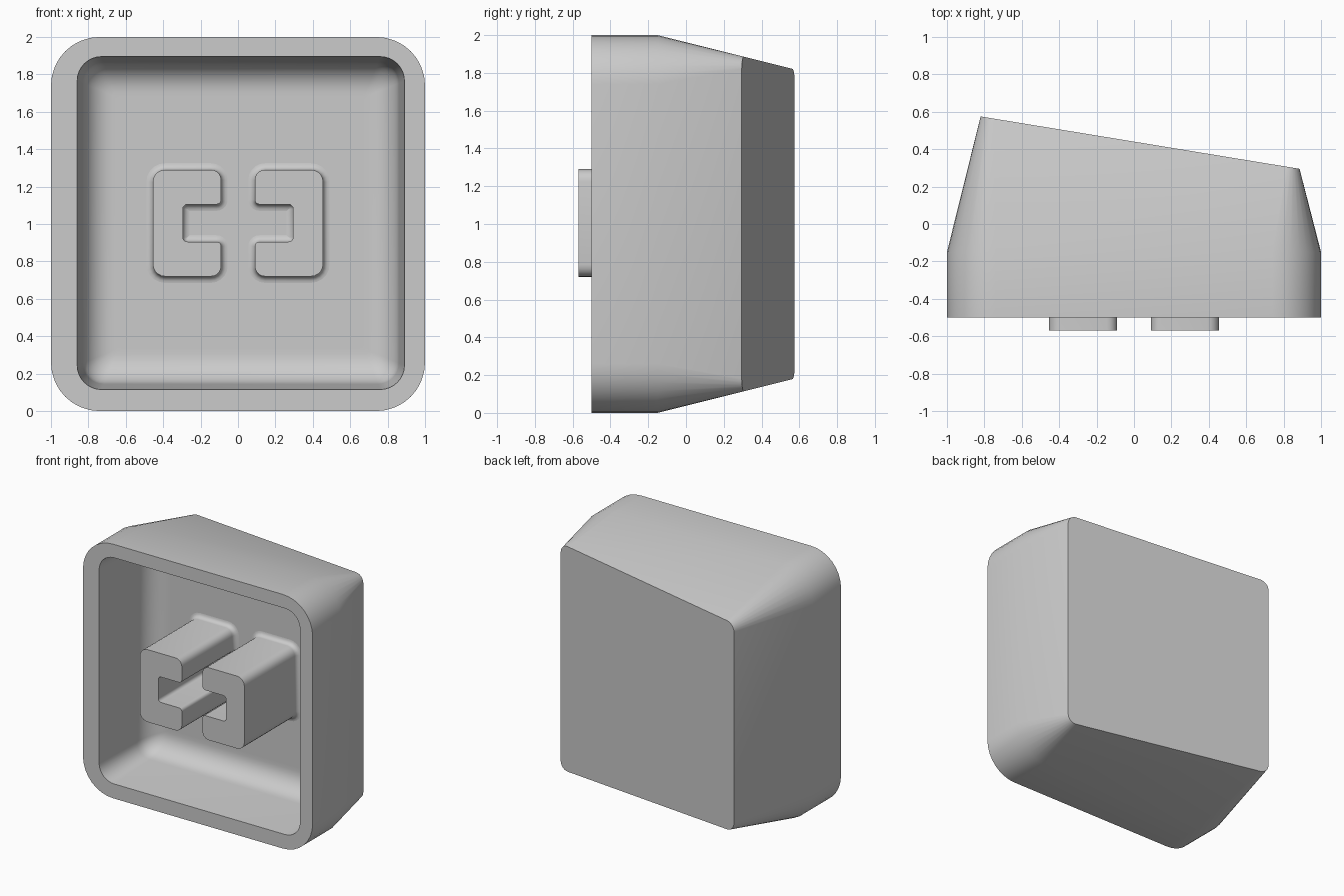
import bpy, bmesh, math
from mathutils import Vector

if "Cube" in bpy.data.objects:
    bpy.data.objects.remove(bpy.data.objects["Cube"])

grey = bpy.data.materials.new("plain grey")
grey.diffuse_color = (0.6, 0.6, 0.6, 1)
grey.use_nodes = True
grey.node_tree.nodes["Principled BSDF"].inputs["Base Color"].default_value = grey.diffuse_color

FRONT, SHOULDER, FLOOR = -0.5, -0.15, 0.09


def rounded(corners, seg=8):
    """Counter-clockwise (x, z, radius) corners -> list of (point, outward normal)."""
    out = []
    n = len(corners)
    for i, (x, z, r) in enumerate(corners):
        p = Vector((x, z))
        a = (Vector(corners[i - 1][:2]) - p).normalized()
        b = (Vector(corners[(i + 1) % n][:2]) - p).normalized()
        convex = (-a).cross(b) > 0
        centre = p + (a + b) * r
        for k in range(seg + 1):
            t = k / seg * math.pi / 2
            d = -b * math.cos(t) - a * math.sin(t)
            out.append((centre + d * r, d if convex else -d))
    return out


def rect(x0, x1, z0, z1, r):
    pts = rounded([(x0, z0, r), (x1, z0, r), (x1, z1, r), (x0, z1, r)])
    return [p for p, _ in pts]


def loft(name, loops, cap_start, cap_end):
    bm = bmesh.new()
    rings = [[bm.verts.new(p) for p in loop] for loop in loops]
    for a, b in zip(rings, rings[1:]):
        for i in range(len(a)):
            j = (i + 1) % len(a)
            bm.faces.new((a[i], a[j], b[j], b[i]))
    if cap_start:
        bm.faces.new(rings[0][::-1])
    if cap_end:
        bm.faces.new(rings[-1])
    bmesh.ops.recalc_face_normals(bm, faces=bm.faces)
    mesh = bpy.data.meshes.new(name)
    bm.to_mesh(mesh)
    bm.free()
    mesh.materials.append(grey)
    obj = bpy.data.objects.new(name, mesh)
    bpy.context.collection.objects.link(obj)
    bpy.ops.object.select_all(action='DESELECT')
    obj.select_set(True)
    bpy.context.view_layer.objects.active = obj
    bpy.ops.object.shade_smooth_by_angle(angle=math.radians(30))
    return obj


# Cap shell: slanted back, tapered sides, straight skirt, rim, then the cavity
def back_point(p):
    x = 0.0325 + 0.8525 * p.x
    y = 0.575 - (x + 0.82) * 0.1642
    half = 1 - 0.25 * (y - SHOULDER)
    return (x, y, 1 + p.y * half)


loops = [[back_point(p) for p in rect(-1, 1, -1, 1, 0.08)]]
skirt = rect(-1, 1, 0, 2, 0.26)
loops += [[(p.x, y, p.y) for p in skirt] for y in (SHOULDER, FRONT)]

FILLET, DRAFT = 0.16, 0.03
steps = [(0, FRONT), (DRAFT, FLOOR - FILLET)]
for k in range(1, 9):
    t = k / 8 * math.pi / 2
    steps.append((DRAFT + FILLET * (1 - math.cos(t)), FLOOR - FILLET * (1 - math.sin(t))))
steps.append((DRAFT + FILLET + 0.03, FLOOR))
for inset, y in steps:
    r = max(0.13 - inset * 0.6, 0.02)
    loops.append([(p.x, y, p.y) for p in
                  rect(-0.86 + inset, 0.89 - inset, 0.115 + inset, 1.895 - inset, r)])
loft("cap_shell", loops, True, True)

# Two mirrored C-shaped stem posts, flaring where they meet the cavity floor
profile = rounded([(-0.455, 0.72, 0.065), (-0.09, 0.72, 0.055), (-0.09, 0.905, 0.025),
                   (-0.295, 0.905, 0.025), (-0.295, 1.105, 0.025), (-0.09, 1.105, 0.025),
                   (-0.09, 1.29, 0.055), (-0.455, 1.29, 0.065)], 5)
FLARE = 0.035
levels = [(0, -0.57)]
for k in range(6):
    t = k / 5 * math.pi / 2
    levels.append((FLARE * (1 - math.cos(t)), FLOOR - FLARE * (1 - math.sin(t))))
for side, name in ((1, "left_stem_post"), (-1, "right_stem_post")):
    posts = []
    for off, y in levels:
        ring = [p + d * off for p, d in profile]
        posts.append([(side * q.x, y, q.y) for q in ring])
    loft(name, posts, True, False)
